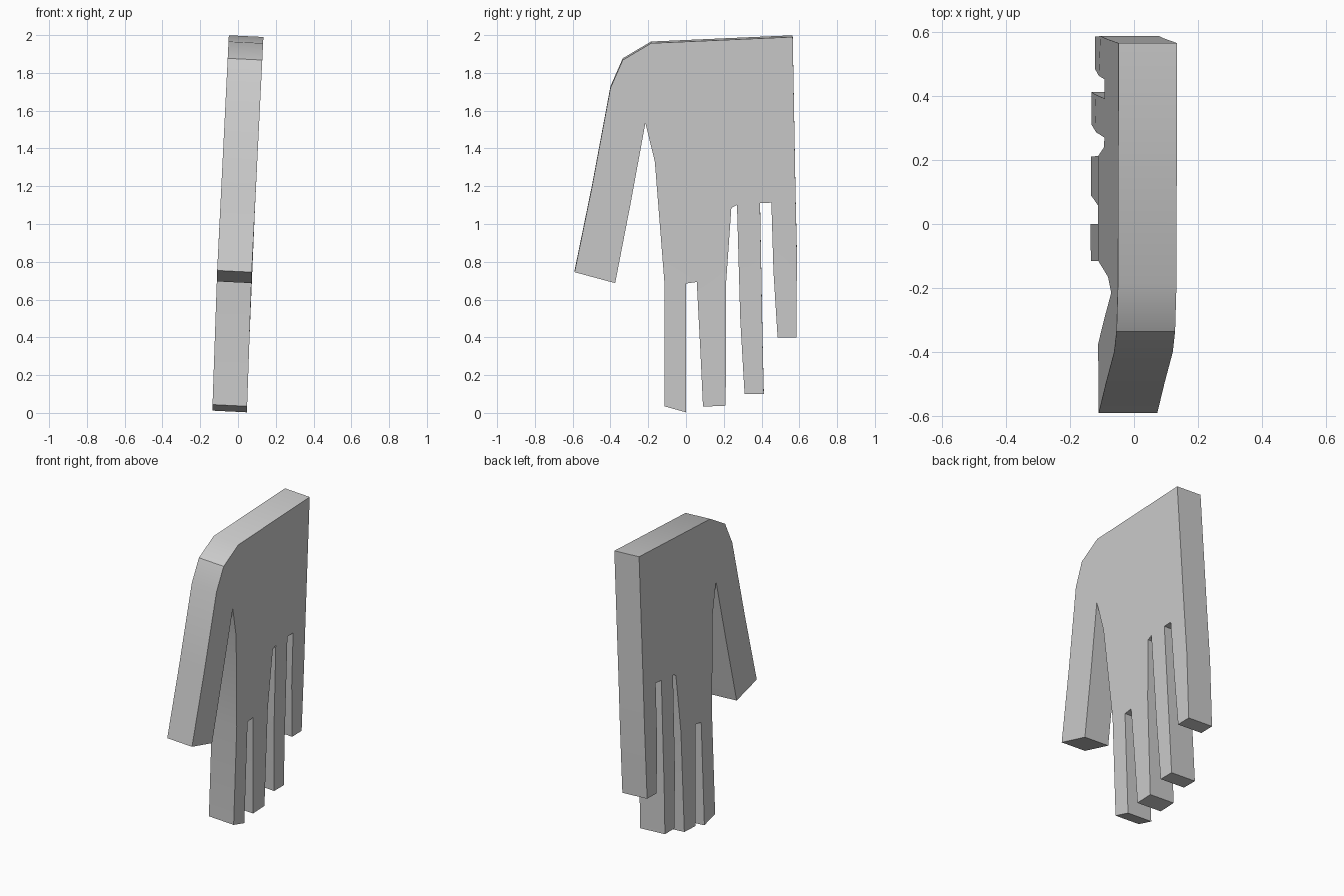
import bpy, bmesh
from mathutils import Vector

if "Cube" in bpy.data.objects:
    bpy.data.objects.remove(bpy.data.objects["Cube"])

# Hand outline on its right side, as (y, z)
OUTLINE = [
    # wrist and outer thumb
    (0.565, 1.99), (-0.185, 1.957), (-0.335, 1.868), (-0.40, 1.72),
    (-0.497, 1.20), (-0.59, 0.745),
    # inner thumb and crotch
    (-0.375, 0.687), (-0.295, 1.10), (-0.215, 1.535), (-0.165, 1.33),
    # index finger
    (-0.115, 0.70), (-0.115, 0.035), (0.0, 0.003), (0.0, 0.685),
    # middle finger
    (0.057, 0.693), (0.075, 0.35), (0.09, 0.033), (0.21, 0.038),
    (0.213, 0.70), (0.24, 1.085),
    # ring finger
    (0.27, 1.10), (0.287, 0.50), (0.31, 0.10), (0.412, 0.10),
    (0.405, 0.40), (0.392, 1.11),
    # little finger and outer edge
    (0.452, 1.113), (0.463, 0.75), (0.485, 0.398), (0.585, 0.40),
    (0.587, 0.85), (0.58, 1.15),
]
THICKNESS = Vector((-0.183, 0, 0.009))


def lean(z):
    """Sideways lean of the hand, bending slightly at the knuckles."""
    if z > 0.75:
        return 0.073 + (z - 0.75) * 0.0496
    return 0.047 + z * 0.0347


# Flat hand, extruded from its outline
bm = bmesh.new()
side = [bm.verts.new((lean(z), y, z)) for y, z in OUTLINE]
face = bm.faces.new(side)
extruded = bmesh.ops.extrude_face_region(bm, geom=[face], use_keep_orig=True)
moved = [g for g in extruded["geom"] if isinstance(g, bmesh.types.BMVert)]
bmesh.ops.translate(bm, verts=moved, vec=THICKNESS)
bmesh.ops.triangulate(bm, faces=[f for f in bm.faces if len(f.verts) > 4])
bmesh.ops.recalc_face_normals(bm, faces=bm.faces)

mesh = bpy.data.meshes.new("hand")
bm.to_mesh(mesh)
bm.free()
hand = bpy.data.objects.new("hand", mesh)
bpy.context.collection.objects.link(hand)

# Single grey colour
grey = bpy.data.materials.new("light grey")
grey.diffuse_color = (0.6, 0.6, 0.6, 1)
grey.use_nodes = True
grey.node_tree.nodes["Principled BSDF"].inputs["Base Color"].default_value = grey.diffuse_color
mesh.materials.append(grey)

# Soft shading across shallow bends only
bpy.context.view_layer.objects.active = hand
hand.select_set(True)
bpy.ops.object.shade_smooth_by_angle(angle=0.52)
